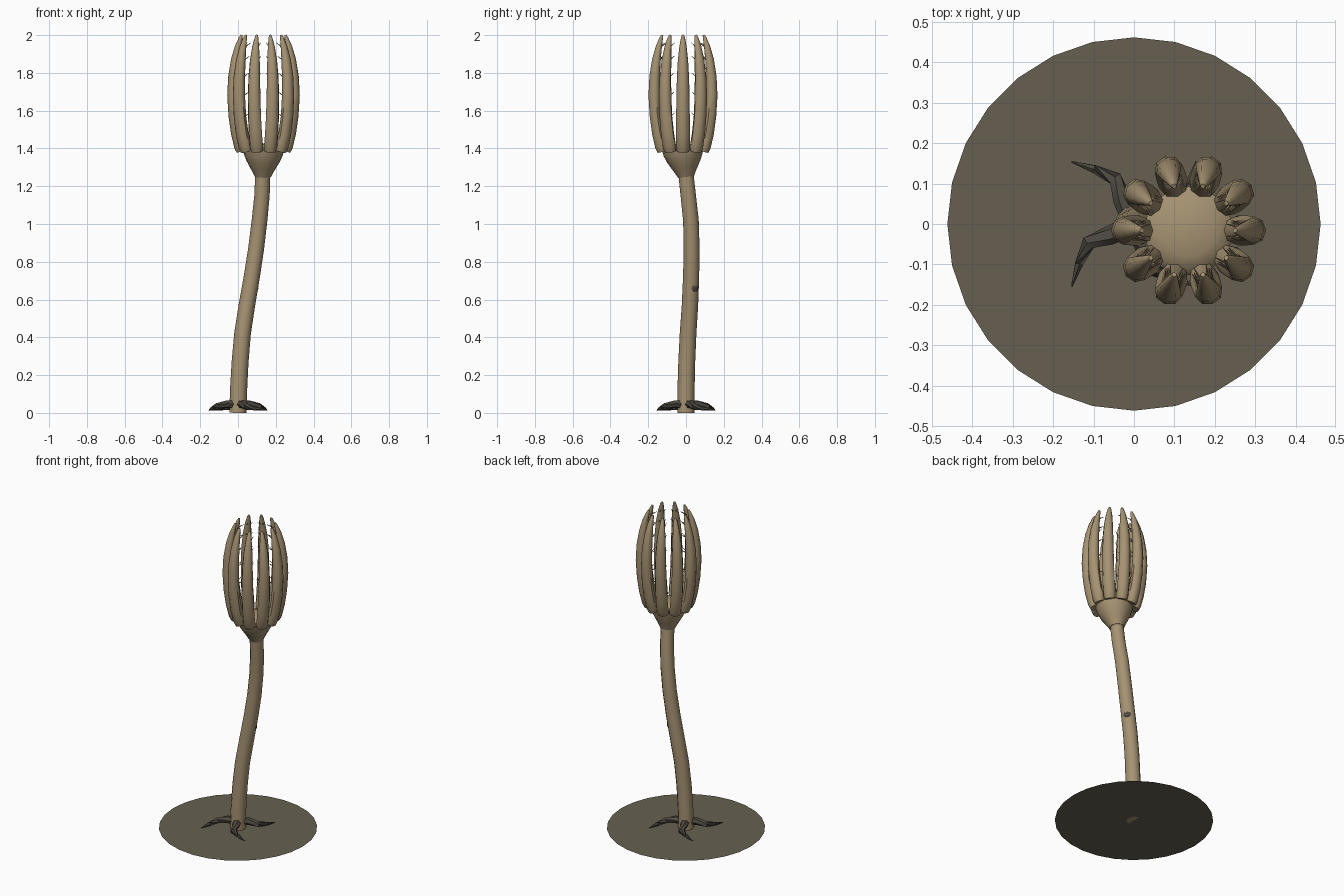
import bpy, bmesh, math
from mathutils import Vector, Matrix

cube = bpy.data.objects.get("Cube")
if cube:
    bpy.data.objects.remove(cube, do_unlink=True)


def material(name, rgb):
    m = bpy.data.materials.new(name)
    m.use_nodes = True
    m.diffuse_color = (*rgb, 1)
    bsdf = m.node_tree.nodes["Principled BSDF"]
    bsdf.inputs["Base Color"].default_value = (*rgb, 1)
    bsdf.inputs["Roughness"].default_value = 0.9
    return m


TAN = material("tan", (0.38, 0.29, 0.17))
MUD = material("seabed_brown", (0.135, 0.118, 0.082))
DARK = material("dark_root", (0.075, 0.067, 0.053))


def tube(bm, path, sizes, sides, side=None):
    """Loft elliptical rings along a path; sizes are (across, depth) half widths."""
    path = [Vector(p) for p in path]
    rings = []
    for i, p in enumerate(path):
        t = (path[min(i + 1, len(path) - 1)] - path[max(i - 1, 0)]).normalized()
        u = Vector(side) if side else Vector((1, 0, 0))
        u = (u - t * u.dot(t)).normalized()
        v = t.cross(u)
        w, d = sizes[i]
        ring = []
        for k in range(sides):
            a = math.tau * k / sides
            ring.append(bm.verts.new(p + u * w * math.cos(a) + v * d * math.sin(a)))
        rings.append(ring)
    for a, b in zip(rings, rings[1:]):
        for k in range(sides):
            n = (k + 1) % sides
            bm.faces.new((a[k], a[n], b[n], b[k]))
    bm.faces.new(rings[0][::-1])
    bm.faces.new(rings[-1])


def finish(name, bm, mat, smooth=True):
    bmesh.ops.recalc_face_normals(bm, faces=bm.faces)
    me = bpy.data.meshes.new(name)
    bm.to_mesh(me)
    bm.free()
    me.materials.append(mat)
    ob = bpy.data.objects.new(name, me)
    bpy.context.collection.objects.link(ob)
    if smooth:
        bpy.ops.object.select_all(action="DESELECT")
        ob.select_set(True)
        bpy.context.view_layer.objects.active = ob
        bpy.ops.object.shade_smooth_by_angle(angle=math.radians(50))
    return ob


# Seabed disc
bm = bmesh.new()
bmesh.ops.create_circle(bm, cap_ends=True, segments=28, radius=0.462)
finish("seabed_disc", bm, MUD, smooth=False)

# Curved stalk
stem = [(0, 0, 0), (0.003, 0, 0.12), (0.011, 0.004, 0.27), (0.024, 0.011, 0.42),
        (0.047, 0.021, 0.57), (0.073, 0.027, 0.72), (0.096, 0.03, 0.87),
        (0.114, 0.026, 1.02), (0.127, 0.012, 1.15), (0.131, 0, 1.26)]
bm = bmesh.new()
radii = [0.046 - 0.006 * i / (len(stem) - 1) for i in range(len(stem))]
tube(bm, stem, [(r, r) for r in radii], 12)
finish("stalk", bm, TAN)

# Small dark scar on the stalk
bm = bmesh.new()
turn = math.radians(38)
place = (Matrix.Translation((0.063 + 0.038 * math.cos(turn), 0.025 + 0.038 * math.sin(turn), 0.66))
         @ Matrix.Rotation(turn, 4, "Z") @ Matrix.Diagonal((0.008, 0.023, 0.019, 1)))
bmesh.ops.create_uvsphere(bm, u_segments=10, v_segments=6, radius=1, matrix=place)
finish("stalk_scar", bm, DARK)

# Cup with a low domed top
bm = bmesh.new()
profile = [(1.25, 0.043), (1.27, 0.053), (1.3, 0.07), (1.335, 0.09), (1.37, 0.104),
           (1.395, 0.11), (1.408, 0.095), (1.418, 0.065), (1.424, 0.035), (1.426, 0.004)]
cup = []
for z, r in profile:
    f = min((z - 1.25) / 0.14, 1)
    cup.append((0.131 + 0.004 * f, -0.017 * f, z))
tube(bm, cup, [(r, r) for z, r in profile], 16)
finish("cup", bm, TAN)

# Ten arms curving round the crown, each with fine inner spines
CROWN = Vector((0.135, -0.016, 0))
# radius from the crown axis, height, half width, half depth
arm = [(0.113, 1.387, 0.033, 0.03), (0.122, 1.41, 0.037, 0.033), (0.14, 1.48, 0.037, 0.032),
       (0.154, 1.57, 0.036, 0.031), (0.161, 1.68, 0.035, 0.031), (0.158, 1.78, 0.032, 0.029),
       (0.148, 1.87, 0.027, 0.024), (0.134, 1.94, 0.019, 0.017), (0.121, 1.985, 0.011, 0.01),
       (0.115, 2.0, 0.006, 0.006)]
for n in range(10):
    a = math.tau * n / 10
    out = Vector((math.cos(a), math.sin(a), 0))
    across = Vector((-math.sin(a), math.cos(a), 0))
    up = Vector((0, 0, 1))
    bm = bmesh.new()
    tube(bm, [CROWN + out * r + up * z for r, z, w, d in arm],
         [(w, d) for r, z, w, d in arm], 8, across)
    for r, z, w, d in arm[3:8]:
        for s in (-1, 1):
            root = CROWN + out * (r - d * 0.6) + across * s * w * 0.5 + up * z
            tip = root - out * 0.03 + across * s * 0.006 + up * 0.02
            tube(bm, [root, tip], [(0.004, 0.004), (0.0008, 0.0008)], 4, across)
    finish(f"arm_{n + 1}", bm, TAN)

# Four hooked holdfast roots
for n in range(4):
    bm = bmesh.new()
    spin = Matrix.Rotation(math.tau * n / 4, 3, "Z")
    path = [(-0.005, 0.01, 0.045), (-0.028, 0.06, 0.046), (-0.046, 0.112, 0.033),
            (-0.098, 0.136, 0.022), (-0.155, 0.154, 0.014)]
    sizes = [(0.026, 0.024), (0.024, 0.022), (0.02, 0.018), (0.012, 0.01), (0.002, 0.002)]
    tube(bm, [spin @ Vector(p) for p in path], sizes, 6, spin @ Vector((1, -0.6, 0)))
    finish(f"root_{n + 1}", bm, DARK)
